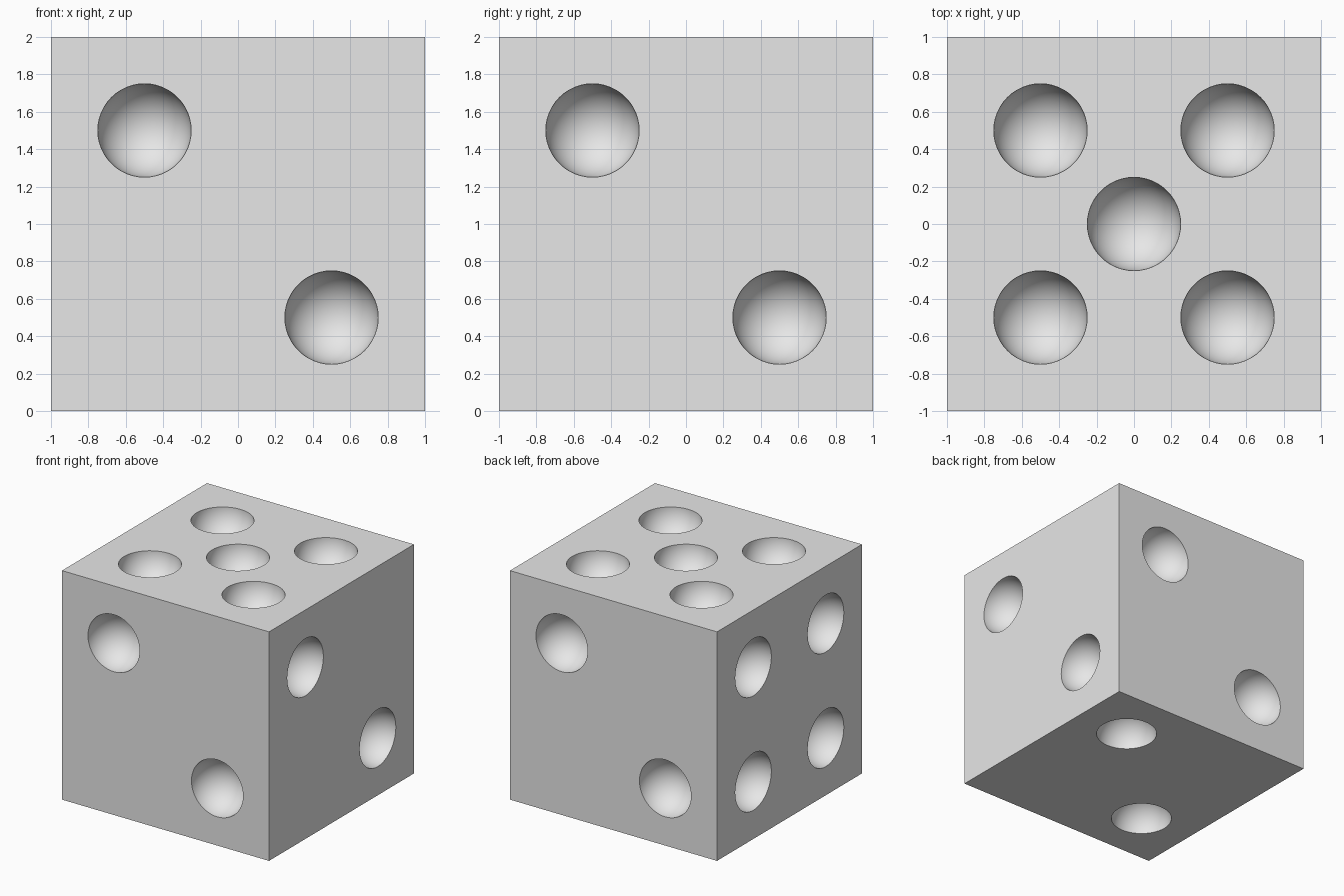
import bpy
import bmesh
import math
from mathutils import Vector

if "Cube" in bpy.data.objects:
    bpy.data.objects.remove(bpy.data.objects["Cube"], do_unlink=True)

PIP_RADIUS = 0.25
CENTRE = Vector((0, 0, 1))
X, Y, Z = Vector((1, 0, 0)), Vector((0, 1, 0)), Vector((0, 0, 1))

# Pip patterns, as offsets along a face's two axes
FALLING = [(-0.5, 0.5), (0.5, -0.5)]
RISING = [(0.5, 0.5), (-0.5, -0.5)]
FOUR = FALLING + RISING
FIVE = FOUR + [(0, 0)]

# Each face: outward normal, two axes in the face, pattern
FACES = [
    (-Y, X, Z, FALLING),
    (Y, X, Z, RISING),
    (X, Y, Z, FALLING),
    (-X, Y, Z, FOUR),
    (Z, X, Y, FIVE),
    (-Z, X, Y, RISING),
]


def mesh_object(name, bm):
    mesh = bpy.data.meshes.new(name)
    bm.to_mesh(mesh)
    bm.free()
    obj = bpy.data.objects.new(name, mesh)
    bpy.context.collection.objects.link(obj)
    return obj


# Material
grey = bpy.data.materials.new("plain grey")
grey.use_nodes = True
colour = (0.8, 0.8, 0.8, 1)
grey.diffuse_color = colour
grey.node_tree.nodes["Principled BSDF"].inputs["Base Color"].default_value = colour

# Cube body
bm = bmesh.new()
bmesh.ops.create_cube(bm, size=2)
bmesh.ops.translate(bm, verts=bm.verts, vec=CENTRE)
die_body = mesh_object("die_body", bm)
die_body.data.materials.append(grey)

# One cutter holding a sphere for every pip, its pole along the face normal
bm = bmesh.new()
for normal, u, v, pattern in FACES:
    turn = Z.rotation_difference(normal).to_matrix().to_4x4()
    for a, b in pattern:
        ball = bmesh.ops.create_uvsphere(bm, u_segments=48, v_segments=25,
                                         radius=PIP_RADIUS, matrix=turn)
        bmesh.ops.translate(bm, verts=ball["verts"],
                            vec=CENTRE + normal + u * a + v * b)
pip_cutter = mesh_object("pip_cutter", bm)
pip_cutter.data.materials.append(grey)
pip_cutter.hide_render = True

# Carve the hollow pips
carve = die_body.modifiers.new("carve_pips", 'BOOLEAN')
carve.operation = 'DIFFERENCE'
carve.solver = 'EXACT'
carve.object = pip_cutter
for obj in bpy.context.selected_objects:
    obj.select_set(False)
bpy.context.view_layer.objects.active = die_body
die_body.select_set(True)
bpy.ops.object.modifier_apply(modifier=carve.name)
bpy.data.objects.remove(pip_cutter, do_unlink=True)

# Smooth hollows with crisp rims and cube edges
bpy.ops.object.shade_smooth_by_angle(angle=math.radians(30))
